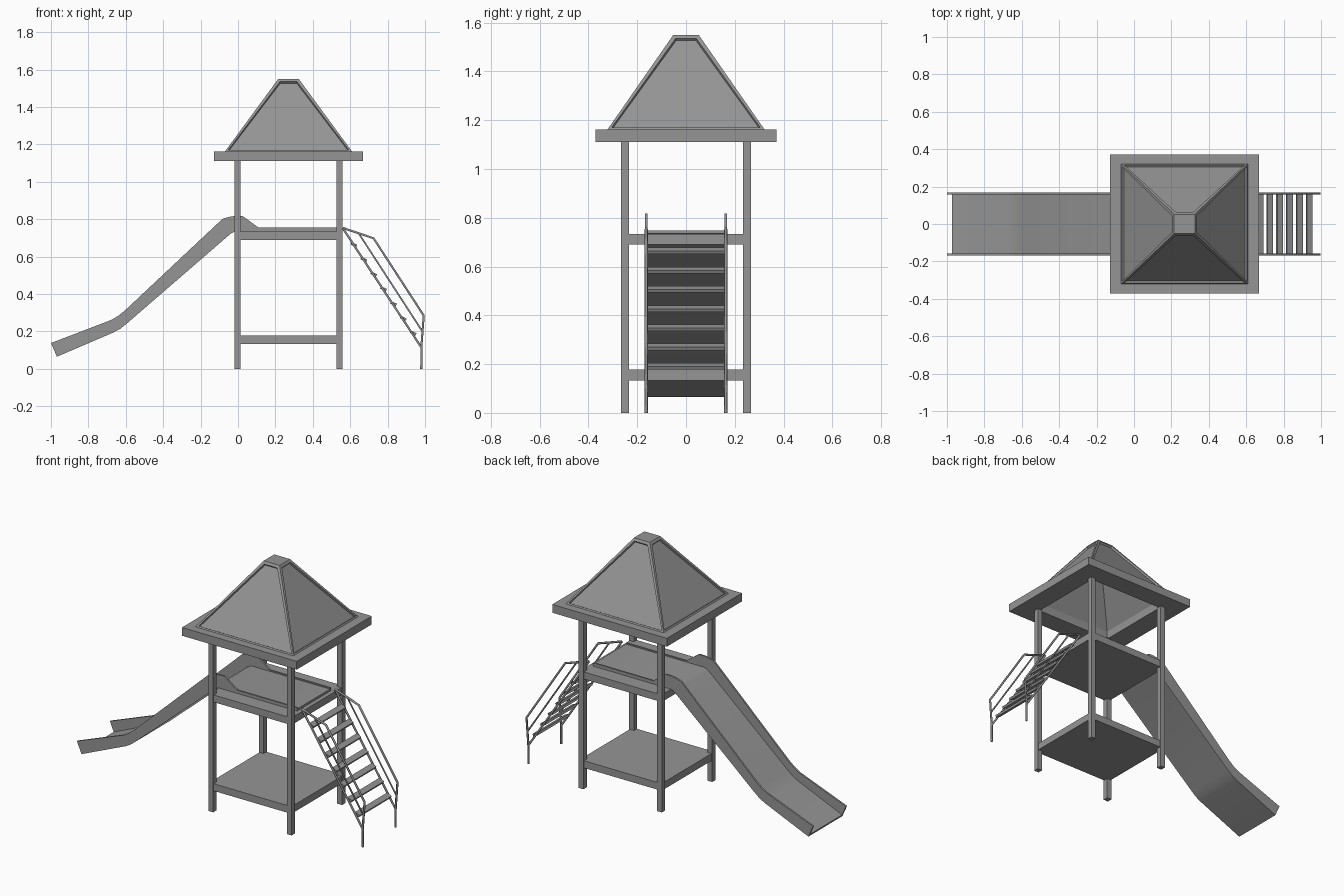
import bpy, bmesh, math
from mathutils import Vector

if "Cube" in bpy.data.objects:
    bpy.data.objects.remove(bpy.data.objects["Cube"], do_unlink=True)

GREY = (0.3, 0.3, 0.3, 1)
grey = bpy.data.materials.new("plain_grey")
grey.use_nodes = True
grey.diffuse_color = GREY
grey.node_tree.nodes["Principled BSDF"].inputs["Base Color"].default_value = GREY

CX = 0.27          # tower centre
PX, PY = 0.272, 0.25   # post offsets


def finish(name, bm, normals=True):
    if normals:
        bmesh.ops.recalc_face_normals(bm, faces=bm.faces)
    mesh = bpy.data.meshes.new(name)
    bm.to_mesh(mesh)
    bm.free()
    mesh.materials.append(grey)
    obj = bpy.data.objects.new(name, mesh)
    bpy.context.collection.objects.link(obj)
    return obj


def box(name, center, size, tilt=0):
    bm = bmesh.new()
    bmesh.ops.create_cube(bm, size=1)
    bmesh.ops.scale(bm, vec=size, verts=bm.verts)
    obj = finish(name, bm)
    obj.location = center
    obj.rotation_euler.y = tilt
    return obj


def prism(name, outline, y0, y1):
    """Extrude an x-z outline along y."""
    bm = bmesh.new()
    face = bm.faces.new([bm.verts.new((x, y0, z)) for x, z in outline])
    out = bmesh.ops.extrude_face_region(bm, geom=[face])
    moved = [v for v in out["geom"] if isinstance(v, bmesh.types.BMVert)]
    bmesh.ops.translate(bm, vec=(0, y1 - y0, 0), verts=moved)
    return finish(name, bm)


def rect(bm, hx, hy, z):
    return [bm.verts.new((CX + sx * hx, sy * hy, z))
            for sx, sy in ((-1, -1), (1, -1), (1, 1), (-1, 1))]


def bridge(bm, a, b):
    return [bm.faces.new((a[i], a[(i + 1) % 4], b[(i + 1) % 4], b[i])) for i in range(4)]


def rail(name, points, radius):
    curve = bpy.data.curves.new(name, "CURVE")
    curve.dimensions = "3D"
    curve.bevel_depth = radius
    curve.bevel_resolution = 1
    curve.use_fill_caps = True
    spline = curve.splines.new("POLY")
    spline.points.add(len(points) - 1)
    for p, co in zip(spline.points, points):
        p.co = (*co, 1)
    curve.materials.append(grey)
    obj = bpy.data.objects.new(name, curve)
    bpy.context.collection.objects.link(obj)


# Posts
for sx, xn in ((-1, "right"), (1, "left")):
    for sy, yn in ((-1, "front"), (1, "back")):
        box(f"post_{yn}_{xn}", (CX + sx * PX, sy * PY, 0.557), (0.033, 0.033, 1.114))

# Decks
for name, z in (("lower_deck", 0.155), ("upper_deck", 0.712)):
    box(name, (CX, 0, z), (2 * PX + 0.024, 2 * PY + 0.024, 0.045))

# Eave frame, open in the middle
bm = bmesh.new()
rings = [rect(bm, *r) for r in ((0.265, 0.245, 1.11), (0.398, 0.372, 1.11),
                                (0.398, 0.372, 1.162), (0.265, 0.245, 1.162))]
for i in range(4):
    bridge(bm, rings[i], rings[(i + 1) % 4])
finish("eave_frame", bm)

# Hollow roof with recessed panels
bm = bmesh.new()
base, top = rect(bm, 0.34, 0.322, 1.162), rect(bm, 0.055, 0.052, 1.55)
panels = bridge(bm, base, top)
bm.faces.new(top)
bm.normal_update()
bmesh.ops.inset_individual(bm, faces=panels, thickness=0.02)
bmesh.ops.translate(bm, vec=(0, 0, 0), verts=bm.verts)
bmesh.ops.inset_individual(bm, faces=panels, thickness=0.003, depth=-0.012)
inner_base, inner_top = rect(bm, 0.265, 0.245, 1.162), rect(bm, 0.035, 0.033, 1.5)
bridge(bm, inner_top, inner_base)
bm.faces.new(inner_top[::-1])
bridge(bm, inner_base, base)
finish("roof", bm)

# Slide: two side walls and a bed following the same lower line
lower = [(-0.968, 0.065), (-0.665, 0.195), (-0.63, 0.214), (-0.59, 0.246),
         (-0.04, 0.722), (-0.015, 0.735), (0.528, 0.735)]
upper = [(0.528, 0.755), (0.11, 0.755), (0.024, 0.818), (-0.013, 0.818),
         (-0.05, 0.812), (-0.083, 0.802), (-0.607, 0.31), (-0.64, 0.284),
         (-0.676, 0.262), (-1.0, 0.138)]
for s, side in ((-1, "front"), (1, "back")):
    prism(f"slide_wall_{side}", lower + upper, s * 0.158, s * 0.169)
bed_top = [(x - 0.005, z + 0.013) for x, z in lower[:-1]] + [(0.528, 0.748)]
bed = prism("slide_bed", lower + bed_top[::-1], -0.16, 0.16)
bpy.ops.object.select_all(action="DESELECT")
bed.select_set(True)
bpy.context.view_layer.objects.active = bed
bpy.ops.object.shade_smooth_by_angle(angle=math.radians(30))

# Stairs: stringers, handrails and mid rails on both sides
for s, side in ((-1, "front"), (1, "back")):
    y = s * 0.163
    rail(f"stair_stringer_{side}", [(0.56, y, 0.752), (0.98, y, 0.115), (0.98, y, 0)], 0.0065)
    rail(f"handrail_{side}", [(0.56, y, 0.754), (0.725, y, 0.698),
                              (0.993, y, 0.285), (0.98, y, 0.115)], 0.0065)
    rail(f"mid_rail_{side}", [(0.645, y, 0.725), (0.986, y, 0.2)], 0.005)

# Treads
for i in range(7):
    pos = Vector((0.62, 0, 0.664)) + i * Vector((0.0528, 0, -0.0788))
    box(f"tread_{i + 1}", pos, (0.034, 0.318, 0.014), math.radians(25))
